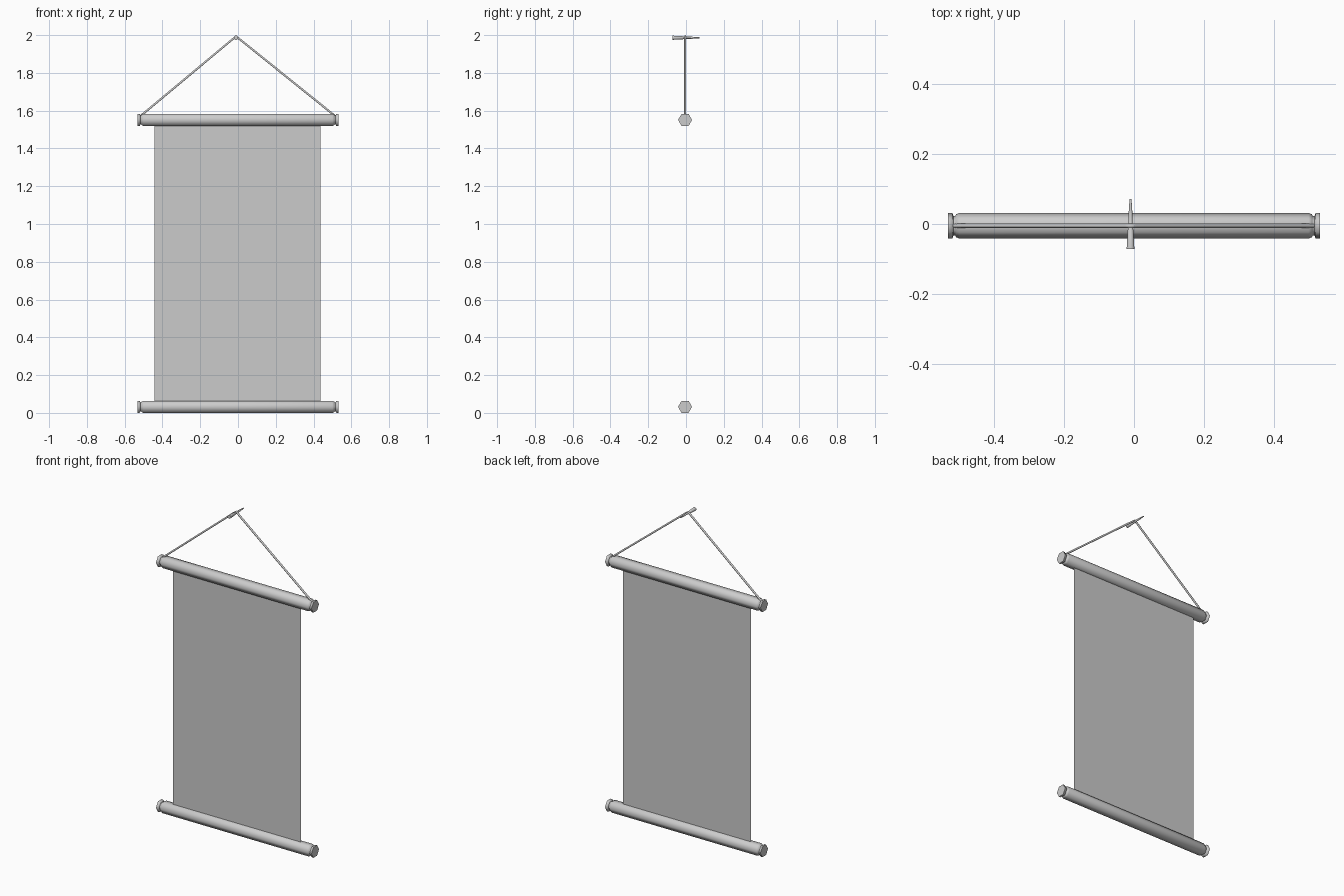
import bpy, bmesh, math
from mathutils import Vector

if "Cube" in bpy.data.objects:
    bpy.data.objects.remove(bpy.data.objects["Cube"])

Y0 = -0.005  # depth of scroll plane


def lathe(name, profile, sides, centre, axis, phase=0.0):
    """Revolve (position, radius) pairs around the x or y axis, capping both ends."""
    bm = bmesh.new()
    rings = []
    for p, r in profile:
        ring = []
        for i in range(sides):
            a = phase + 2 * math.pi * i / sides
            u, v = r * math.cos(a), r * math.sin(a)
            co = Vector((p, u, v)) if axis == 'X' else Vector((u, p, v))
            ring.append(bm.verts.new(co + Vector(centre)))
        rings.append(ring)
    for a, b in zip(rings, rings[1:]):
        for i in range(sides):
            j = (i + 1) % sides
            bm.faces.new((a[i], a[j], b[j], b[i]))
    bm.faces.new(rings[0])
    bm.faces.new(rings[-1])
    bmesh.ops.recalc_face_normals(bm, faces=bm.faces)
    me = bpy.data.meshes.new(name)
    bm.to_mesh(me)
    bm.free()
    ob = bpy.data.objects.new(name, me)
    bpy.context.collection.objects.link(ob)
    bpy.ops.object.select_all(action='DESELECT')
    ob.select_set(True)
    bpy.context.view_layer.objects.active = ob
    bpy.ops.object.shade_smooth_by_angle(angle=math.radians(65))
    return ob


# Hexagonal rollers with grooved ends
half = [(0.500, 0.037), (0.509, 0.033), (0.512, 0.028),
        (0.517, 0.028), (0.520, 0.036), (0.533, 0.037)]
roller = [(-x, r) for x, r in reversed(half)] + half
lathe("bottom_roller", roller, 6, (0, Y0, 0.032), 'X')
lathe("top_roller", roller, 6, (0, Y0, 1.551), 'X')

# Hanging sheet
me = bpy.data.meshes.new("sheet")
me.from_pydata([(-0.443, Y0, 0.032), (0.436, Y0, 0.032),
                (0.436, Y0, 1.551), (-0.443, Y0, 1.551)], [], [(0, 1, 2, 3)])
bpy.context.collection.objects.link(bpy.data.objects.new("sheet", me))

# Cord from groove to groove over the nail
cu = bpy.data.curves.new("cord", 'CURVE')
cu.dimensions = '3D'
cu.bevel_depth = 0.006
cu.bevel_resolution = 1
cu.use_fill_caps = True
sp = cu.splines.new('POLY')
path = [(-0.515, 1.573), (-0.022, 1.984), (-0.010, 1.993), (0.002, 1.984), (0.513, 1.573)]
sp.points.add(len(path) - 1)
for pt, (x, z) in zip(sp.points, path):
    pt.co = (x, Y0, z, 1)
bpy.context.collection.objects.link(bpy.data.objects.new("cord", cu))

# Nail with a flared head
lathe("nail", [(-0.0715, 0.012), (-0.008, 0.008), (-0.006, 0.006),
               (0.03, 0.006), (0.0715, 0.003)], 8, (-0.010, 0, 1.986), 'Y', math.pi / 8)
